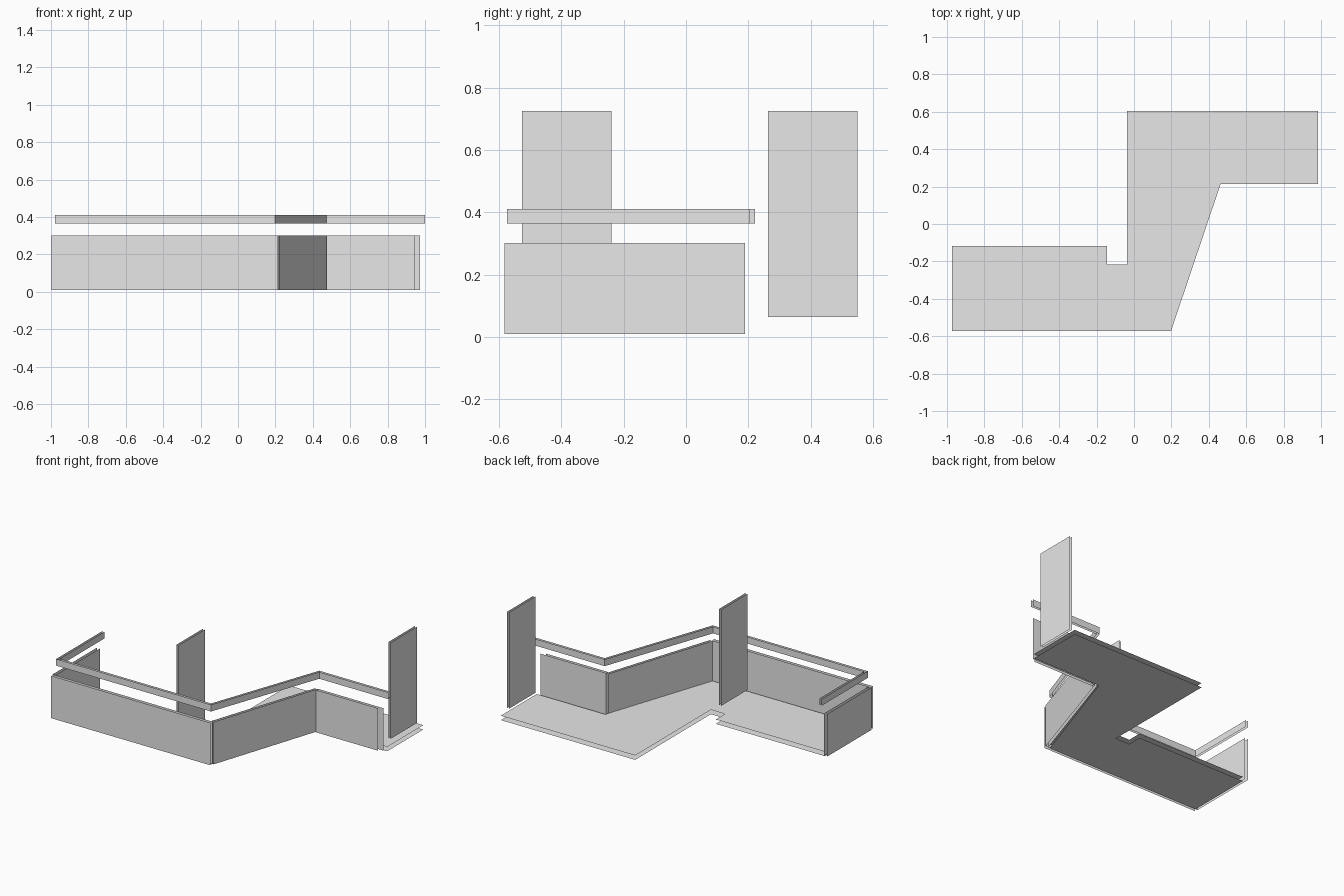
import bpy, bmesh

cube = bpy.data.objects.get("Cube")
if cube:
    bpy.data.objects.remove(cube, do_unlink=True)

# Single light grey material
grey = bpy.data.materials.new("light_grey")
grey.use_nodes = True
colour = (0.8, 0.8, 0.8, 1)
grey.diffuse_color = colour
grey.node_tree.nodes["Principled BSDF"].inputs["Base Color"].default_value = colour


def finish(bm, name):
    mesh = bpy.data.meshes.new(name)
    bm.to_mesh(mesh)
    bm.free()
    mesh.materials.append(grey)
    bpy.context.collection.objects.link(bpy.data.objects.new(name, mesh))


def upright_sheets(name, outer, inner, low, high):
    """Two open vertical skins following plan paths, facing away from each other."""
    bm = bmesh.new()
    for path in (outer, inner[::-1]):
        for a, b in zip(path, path[1:]):
            corners = [(*a, low), (*b, low), (*b, high), (*a, high)]
            bm.faces.new([bm.verts.new(c) for c in corners])
    finish(bm, name)


# Floor slab: upper and lower skins of one outline, without rim
outline = [(-0.973, -0.572), (0.198, -0.572), (0.463, 0.214), (0.984, 0.214),
           (0.984, 0.604), (-0.037, 0.604), (-0.037, -0.217), (-0.144, -0.217),
           (-0.144, -0.118), (-0.973, -0.118)]
bm = bmesh.new()
bm.faces.new([bm.verts.new((x, y, 0.03)) for x, y in outline])
bm.faces.new([bm.verts.new((x, y, 0)) for x, y in reversed(outline)])
finish(bm, "floor_slab")

# Parapet panels, each an outer and an inner skin
panels = {
    "side_panel": ([(-1, -0.10), (-1, -0.582)], [(-0.978, -0.10), (-0.978, -0.582)]),
    "front_panel": ([(-0.997, -0.604), (0.214, -0.604)], [(-0.997, -0.582), (0.214, -0.582)]),
    "slanted_panel": ([(0.222, -0.582), (0.473, 0.19)], [(0.203, -0.576), (0.455, 0.19)]),
    "recessed_panel": ([(0.473, 0.17), (0.944, 0.17)], [(0.476, 0.19), (0.973, 0.19)]),
}
for name, (outer, inner) in panels.items():
    upright_sheets(name, outer, inner, 0.01, 0.301)

# Handrail running above all the panels
upright_sheets("handrail",
               [(-0.978, -0.075), (-0.978, -0.575), (0.198, -0.575), (0.473, 0.206), (1, 0.206)],
               [(-0.962, -0.075), (-0.962, -0.559), (0.187, -0.559), (0.462, 0.222), (1, 0.222)],
               0.364, 0.41)

# Tall divider screens
for name, x, y in (("middle_screen", -0.09, -0.526), ("end_screen", 0.967, 0.264)):
    upright_sheets(name, [(x - 0.008, y + 0.287), (x - 0.008, y)],
                   [(x + 0.008, y + 0.287), (x + 0.008, y)], 0.064, 0.725)
